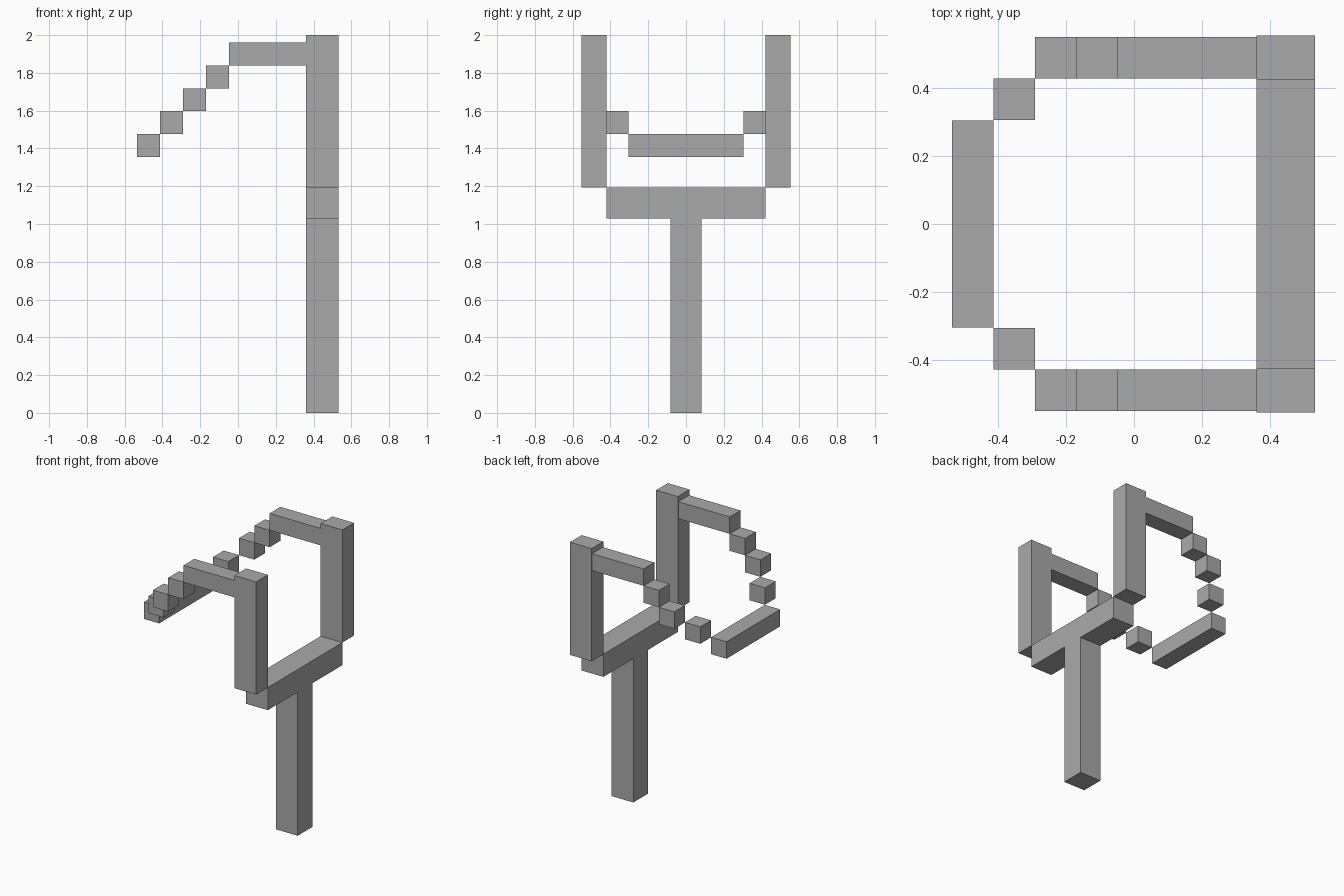
import bpy
import bmesh
from mathutils import Vector

if "Cube" in bpy.data.objects:
    bpy.data.objects.remove(bpy.data.objects["Cube"])

# Dark grey for every part
grey = bpy.data.materials.new("dark_grey")
grey.diffuse_color = (0.4, 0.4, 0.4, 1)
grey.use_nodes = True
grey.node_tree.nodes["Principled BSDF"].inputs["Base Color"].default_value = grey.diffuse_color


def box(name, x, y, z):
    """Axis-aligned box from (min, max) ranges."""
    lo, hi = (Vector(v) for v in zip(x, y, z))
    bm = bmesh.new()
    bmesh.ops.create_cube(bm, size=1)
    for v in bm.verts:
        v.co = (lo + hi) / 2 + v.co * (hi - lo)
    mesh = bpy.data.meshes.new(name)
    bm.to_mesh(mesh)
    bm.free()
    mesh.materials.append(grey)
    obj = bpy.data.objects.new(name, mesh)
    bpy.context.collection.objects.link(obj)
    return obj


def mirrored_box(name, x, y, z):
    """Box with a copy on the other side of y = 0."""
    obj = box(name, x, y, z)
    mod = obj.modifiers.new("mirror", 'MIRROR')
    mod.use_axis = (False, True, False)
    mod.use_mirror_merge = False
    return obj


# Forked frame
FRAME_X = (0.36, 0.532)
box("handle", FRAME_X, (-0.083, 0.083), (0, 1.03))
box("crossbar", FRAME_X, (-0.422, 0.422), (1.03, 1.192))
mirrored_box("fork_prongs", FRAME_X, (0.422, 0.554), (1.192, 2.0))

# Straight part of the elastic bands
STEP = 0.1215
BAND_X, BAND_Z = -0.048, 1.84
BAND_Y = (0.427, 0.427 + STEP)
mirrored_box("band_straight", (BAND_X, 0.36), BAND_Y, (BAND_Z, BAND_Z + STEP))

# Stepped cubes descending toward the pouch, the last one shifted inward
for i, shift in enumerate((0, 0, STEP)):
    x1, z1 = BAND_X - i * STEP, BAND_Z - i * STEP
    mirrored_box(f"band_step_{i + 1}", (x1 - STEP, x1),
                 (BAND_Y[0] - shift, BAND_Y[1] - shift), (z1 - STEP, z1))

# Pouch bar joining both bands
px, pz = BAND_X - 3 * STEP, BAND_Z - 3 * STEP
box("pouch", (px - STEP, px), (-0.304, 0.304), (pz - STEP, pz))
